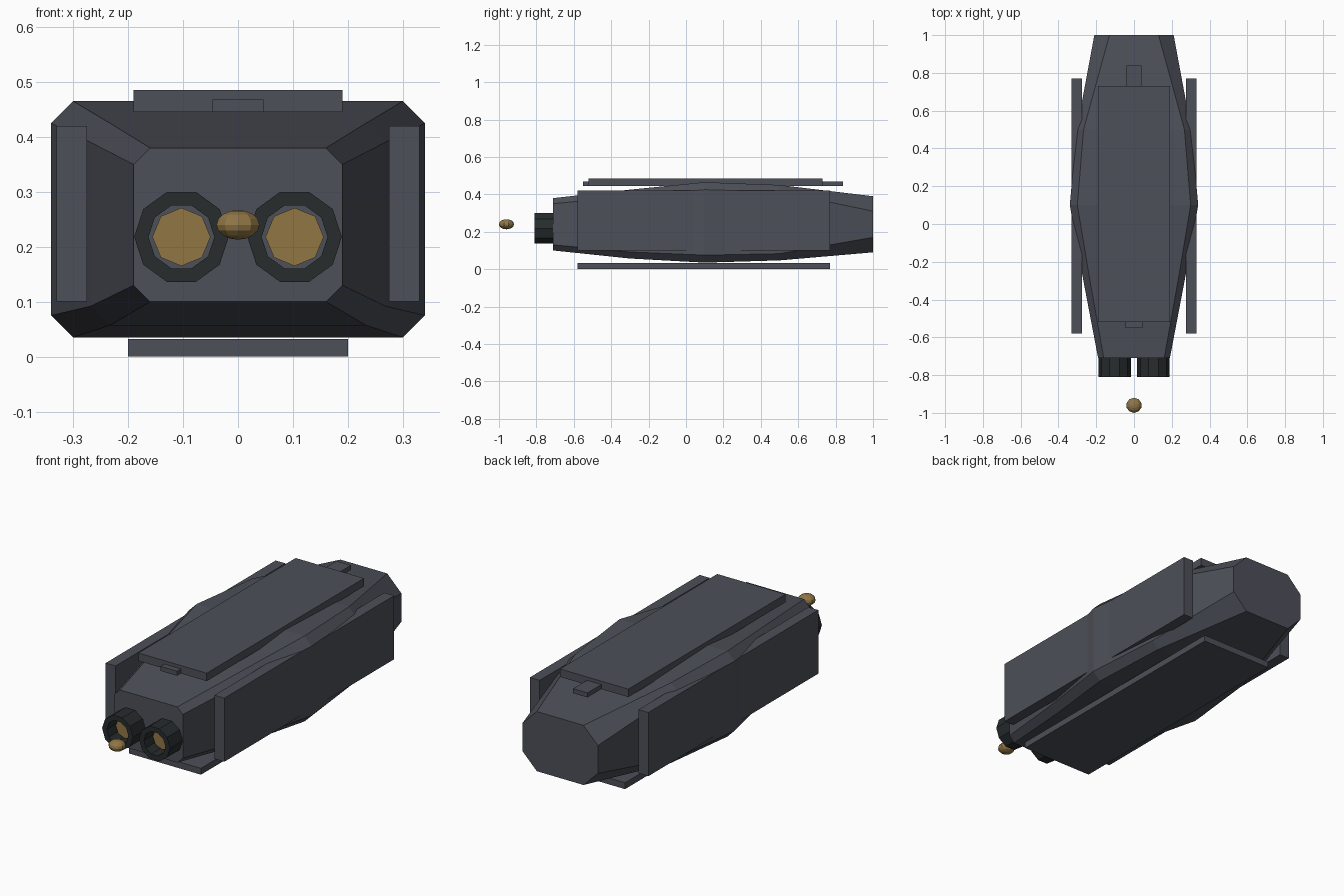
import bpy, bmesh, math
from mathutils import Matrix

if "Cube" in bpy.data.objects:
    bpy.data.objects.remove(bpy.data.objects["Cube"])


def material(name, rgb):
    m = bpy.data.materials.new(name)
    m.diffuse_color = (*rgb, 1)
    m.use_nodes = True
    m.node_tree.nodes["Principled BSDF"].inputs["Base Color"].default_value = m.diffuse_color
    return m


HULL = material("dark_hull", (0.075, 0.08, 0.1))
DARK = material("nozzle_dark", (0.02, 0.025, 0.027))
GOLD = material("brass", (0.28, 0.18, 0.06))


def finish(name, bm, mat):
    bmesh.ops.recalc_face_normals(bm, faces=bm.faces)
    me = bpy.data.meshes.new(name)
    bm.to_mesh(me)
    bm.free()
    me.materials.append(mat)
    ob = bpy.data.objects.new(name, me)
    bpy.context.collection.objects.link(ob)
    return ob


def box(name, x, y, z):
    bm = bmesh.new()
    size = [b - a for a, b in (x, y, z)]
    mid = [(a + b) / 2 for a, b in (x, y, z)]
    bmesh.ops.create_cube(bm, size=1, matrix=Matrix.Translation(mid) @ Matrix.Diagonal((*size, 1)))
    return finish(name, bm, HULL)


def loft(name, rings, mat, closed=False):
    # Joins equal rings of points; closed links last to first, otherwise caps
    bm = bmesh.new()
    loops = [[bm.verts.new(p) for p in r] for r in rings]
    pairs = list(zip(loops, loops[1:]))
    if closed:
        pairs.append((loops[-1], loops[0]))
    else:
        bm.faces.new(loops[0])
        bm.faces.new(loops[-1])
    for a, b in pairs:
        for i in range(len(a)):
            j = (i + 1) % len(a)
            bm.faces.new((a[i], a[j], b[j], b[i]))
    return finish(name, bm, mat)


def section(y, w, z0, z1, c):
    half = [(w - c, z0), (w, z0 + c), (w, z1 - c), (w - c, z1)]
    return [(x, y, z) for x, z in half] + [(-x, y, z) for x, z in reversed(half)]


def circle(cx, cz, y, r, n):
    return [(cx + r * math.cos(2 * math.pi * i / n), y,
             cz + r * math.sin(2 * math.pi * i / n)) for i in range(n)]


# Faceted main hull: y, half width, bottom, top, chamfer
loft("hull", [section(*s) for s in (
    (-0.71, 0.19, 0.10, 0.38, 0.03),
    (-0.30, 0.268, 0.057, 0.425, 0.035),
    (0.10, 0.34, 0.035, 0.465, 0.04),
    (0.50, 0.303, 0.047, 0.45, 0.036),
    (1.00, 0.21, 0.09, 0.39, 0.08))], HULL)

# Armour plates and end tabs
box("top_plate", (-0.19, 0.19), (-0.52, 0.73), (0.445, 0.485))
box("bottom_plate", (-0.2, 0.2), (-0.58, 0.77), (0.002, 0.034)).location.z = -0.002
box("front_tab", (-0.046, 0.046), (-0.55, -0.45), (0.445, 0.468))
box("rear_tab", (-0.04, 0.04), (0.68, 0.84), (0.445, 0.468))

# Side plates, hollow nozzles and their brass cores
for side, s in (("left", -1), ("right", 1)):
    box(side + "_side_plate", tuple(sorted((s * 0.275, s * 0.33))), (-0.58, 0.77), (0.10, 0.42))
    cx, cz = s * 0.103, 0.218
    loft(side + "_nozzle", [circle(cx, cz, y, r, 10) for y, r in (
        (-0.81, 0.086), (-0.70, 0.086), (-0.70, 0.06), (-0.81, 0.06))], DARK, True)
    loft(side + "_core", [circle(cx, cz, y, 0.053, 8) for y in (-0.75, -0.70)], GOLD)

# Floating brass bead ahead of the nozzles
bm = bmesh.new()
bmesh.ops.create_uvsphere(bm, u_segments=10, v_segments=8, radius=1,
                          matrix=Matrix.Translation((0, -0.96, 0.24)) @ Matrix.Diagonal((0.041, 0.04, 0.027, 1)))
finish("bead", bm, GOLD)
